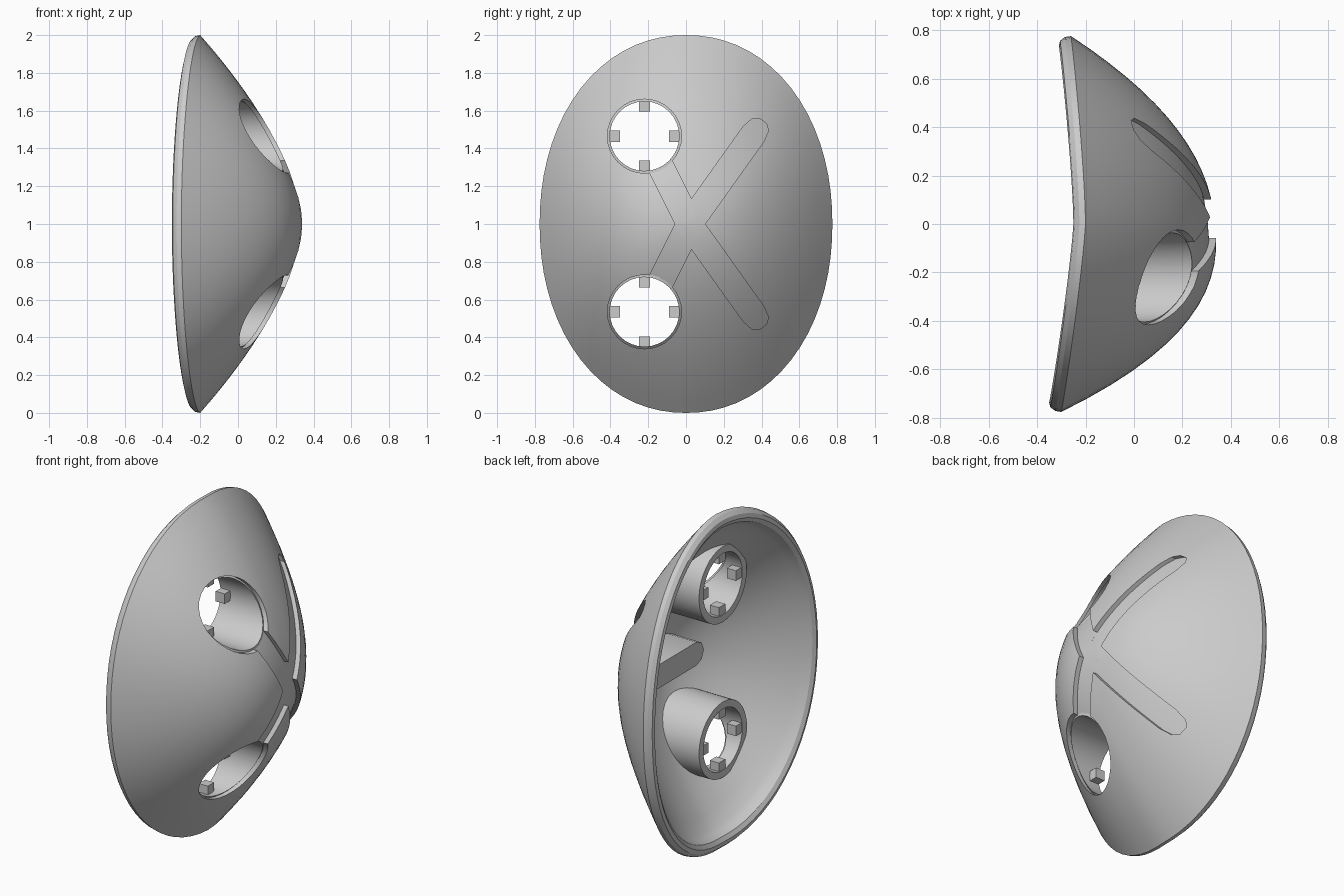
import bpy, bmesh, math
from mathutils import Vector

if "Cube" in bpy.data.objects:
    bpy.data.objects.remove(bpy.data.objects["Cube"])

HY, N = 0.775, 2.1          # half width and roundness of the outline
SEG = 72
HOLE_Y, HOLE_DZ = -0.22, 0.465


def rim_x(u):
    # u = y / HY on the rim, the rim sweeps back towards the sides
    return -0.2 - 0.08 * abs(u) ** 1.3 + 0.02 * u


def dome(t, th, apex=0.335, lift=0.0):
    # x of the dome at relative radius t and outline angle th
    c = math.cos(th)
    base = rim_x(c) + lift
    p = 1.65 + 0.6 * c * c
    return base + (apex - base) * (1 - t ** p) - 0.1 * t * c * HY * (1 - t * t)


def outline(th):
    c, s = math.cos(th), math.sin(th)
    r = (abs(c) ** N + abs(s) ** N) ** (-1 / N)
    return c * r * HY, s * r


def surf(y, z):
    # outer surface x above a point, z measured from the middle
    u = y / HY
    t = (abs(u) ** N + abs(z) ** N) ** (1 / N)
    return dome(t, math.atan2(z, u))


def make(name, bm, smooth=True):
    bmesh.ops.recalc_face_normals(bm, faces=bm.faces)
    me = bpy.data.meshes.new(name)
    bm.to_mesh(me)
    bm.free()
    ob = bpy.data.objects.new(name, me)
    bpy.context.collection.objects.link(ob)
    if smooth:
        smooth_it(ob)
    return ob


def smooth_it(ob):
    bpy.ops.object.select_all(action='DESELECT')
    ob.select_set(True)
    bpy.context.view_layer.objects.active = ob
    bpy.ops.object.shade_smooth_by_angle(angle=math.radians(25))


def bridge(bm, rings, closed=False):
    pairs = list(zip(rings, rings[1:]))
    if closed:
        pairs.append((rings[-1], rings[0]))
    for a, b in pairs:
        n = len(a)
        for i in range(n):
            j = (i + 1) % n
            bm.faces.new((a[i], a[j], b[j], b[i]))


def cut(ob, cutter):
    cutter.hide_render = True
    m = ob.modifiers.new("cut", 'BOOLEAN')
    m.operation, m.solver, m.object = 'DIFFERENCE', 'EXACT', cutter
    bpy.context.view_layer.objects.active = ob
    bpy.ops.object.modifier_apply(modifier=m.name)
    bpy.data.objects.remove(cutter)


# domed shell: outer face, rolled rim, inner ledge, inner face
bm = bmesh.new()
angles = [2 * math.pi * i / SEG for i in range(SEG)]


def ring(scale, fx):
    return [bm.verts.new((fx(th), outline(th)[0] * scale, 1 + outline(th)[1] * scale)) for th in angles]


steps = [i / 14 for i in range(1, 15)]
rings = [ring(t, lambda th: dome(t, th)) for t in steps]
for s, off in [(0.995, -0.025), (0.975, -0.045), (0.95, -0.05), (0.925, -0.035), (0.91, 0.0)]:
    rings.append(ring(s, lambda th: rim_x(math.cos(th)) + off))
rings += [ring(0.89 * t, lambda th: dome(t, th, 0.265, 0.03)) for t in reversed(steps)]
bridge(bm, rings)
for r, x in ((rings[0], 0.335), (rings[-1], 0.265)):
    tip = bm.verts.new((x, 0, 1))
    for i in range(SEG):
        bm.faces.new((r[i], r[(i + 1) % SEG], tip))
shell = make("shell", bm, False)


def groove_arm(direction, length, round_end, sign):
    # strip following the dome, sunk below its surface
    d = Vector(direction).normalized()
    n = Vector((-d.y, d.x))
    w = 0.0675
    stations = [(length * i / 14, w) for i in range(14)]
    if round_end:
        stations = [(s * 0.94, a) for s, a in stations] + [(length - 0.025, w * 0.8), (length, w * 0.35)]
    else:
        stations.append((length, w))
    bm = bmesh.new()
    secs = []
    for s, a in stations:
        row = []
        for k, top in ((-1, 0), (0, 0), (1, 0), (1, 1), (-1, 1)):
            p = Vector((0.018, 0)) + d * s + n * (k * a)
            x = 0.6 if top else surf(p.x, p.y) - 0.03
            row.append(bm.verts.new((x, p.x, 1 + sign * p.y)))
        secs.append(row)
    bridge(bm, secs)
    bm.faces.new(secs[0])
    bm.faces.new(secs[-1])
    return make("groove_cutter", bm, False)


# crossed grooves and the two round openings
for sign in (1, -1):
    cut(shell, groove_arm((0.392, 0.55), 0.67, True, sign))
    cut(shell, groove_arm((-0.12, 0.24), 0.40, False, sign))
    bm = bmesh.new()
    ends = []
    for x in (-0.8, 0.8):
        ends.append([bm.verts.new((x, HOLE_Y + 0.196 * math.cos(a), 1 + sign * HOLE_DZ + 0.196 * math.sin(a)))
                     for a in [2 * math.pi * i / 32 for i in range(32)]])
    bridge(bm, ends)
    for e in ends:
        bm.faces.new(e)
    cut(shell, make("hole_cutter", bm, False))
smooth_it(shell)

# sockets behind the openings, each with four tabs
BACK = -0.09
for sign, tag in ((1, "upper"), (-1, "lower")):
    zc = sign * HOLE_DZ
    bm = bmesh.new()

    def circ(r, fx):
        vs = []
        for i in range(32):
            a = 2 * math.pi * i / 32
            y, z = HOLE_Y + r * math.cos(a), zc + r * math.sin(a)
            vs.append(bm.verts.new((fx(y, z), y, 1 + z)))
        return vs

    flat = lambda y, z: BACK
    bridge(bm, [circ(0.184, flat), circ(0.226, flat),
                circ(0.226, lambda y, z: surf(y, z) - 0.04),
                circ(0.184, lambda y, z: surf(y, z) - 0.025)], closed=True)
    make(tag + "_socket", bm)
    bm = bmesh.new()
    for k in range(4):
        a = k * math.pi / 2
        box = bmesh.ops.create_cube(bm, size=1)["verts"]
        for v in box:
            v.co = Vector((BACK + 0.035 + v.co.x * 0.06,
                           HOLE_Y + 0.16 * math.cos(a) + v.co.y * 0.06,
                           1 + zc + 0.16 * math.sin(a) + v.co.z * 0.06))
    make(tag + "_socket_tabs", bm, False)

# rounded rib inside the shell, between the sockets
bm = bmesh.new()
pts = []
for cy, a0 in ((0.24, -90), (-0.17, 90)):
    for i in range(5):
        a = math.radians(a0 + 45 * i)
        pts.append((cy + 0.07 * math.cos(a), 0.03 + 0.07 * math.sin(a)))
back = [bm.verts.new((0.05, y, 1 + z)) for y, z in pts]
front = [bm.verts.new((surf(y, z) - 0.045, y, 1 + z)) for y, z in pts]
bridge(bm, [back, front])
bm.faces.new(back)
bm.faces.new(front)
make("inner_rib", bm)
